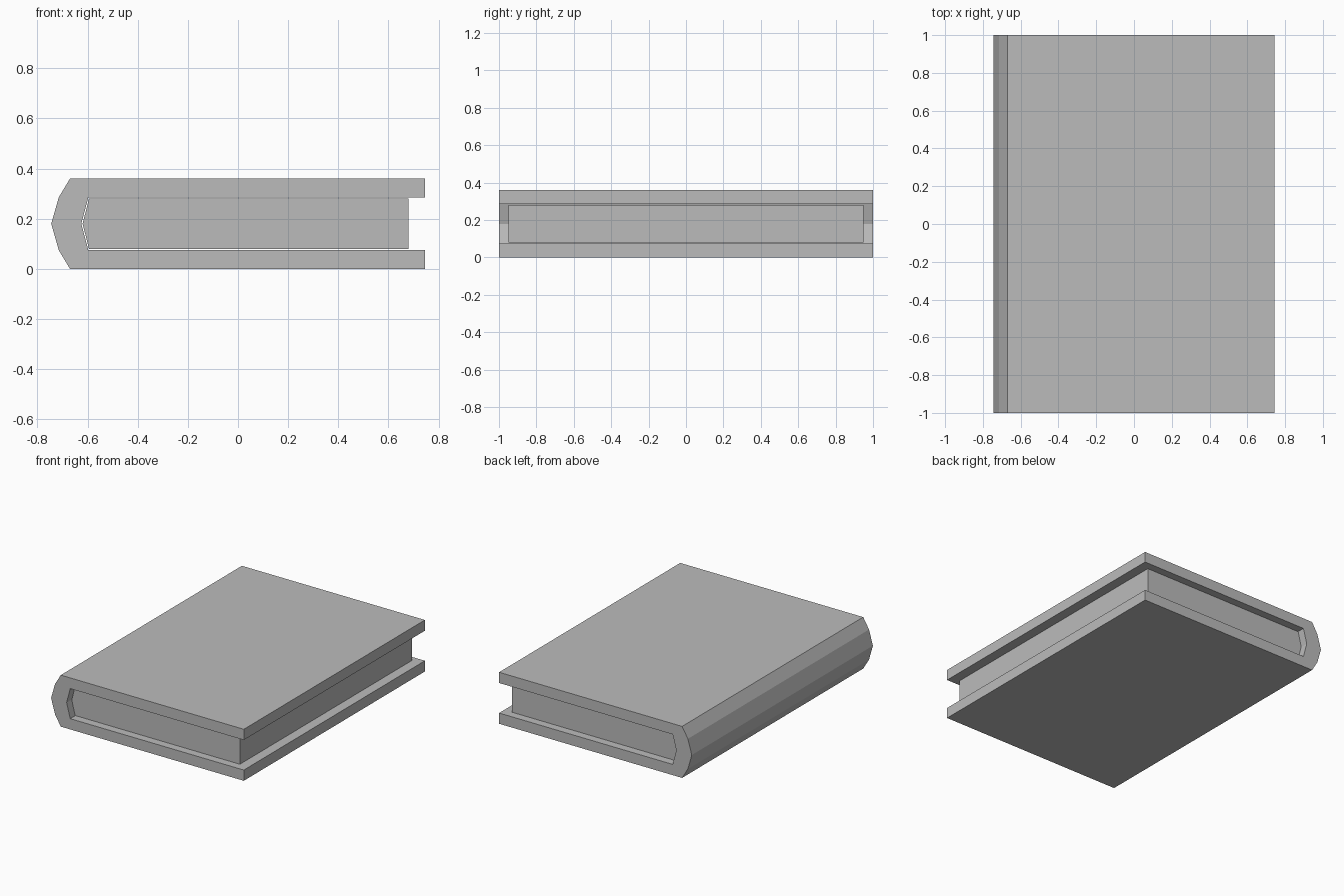
import bpy
import bmesh

cube = bpy.data.objects.get("Cube")
if cube:
    bpy.data.objects.remove(cube, do_unlink=True)

MID = 0.18  # height of the horizontal symmetry plane

grey = bpy.data.materials.new("plain_grey")
grey.use_nodes = True
grey.diffuse_color = (0.5, 0.5, 0.5, 1)
grey.node_tree.nodes["Principled BSDF"].inputs["Base Color"].default_value = (0.5, 0.5, 0.5, 1)


def mirrored(upper, tip):
    """Close a half profile of (x, height above middle) around its tip point."""
    lower = [(x, -h) for x, h in reversed(upper)]
    return upper + [(tip, 0)] + lower


def extrude_profile(name, profile, half_length):
    """Extrude an x-z outline along y, centred on y = 0."""
    bm = bmesh.new()
    face = bm.faces.new([bm.verts.new((x, -half_length, MID + h)) for x, h in profile])
    result = bmesh.ops.extrude_face_region(bm, geom=[face])
    moved = [v for v in result["geom"] if isinstance(v, bmesh.types.BMVert)]
    bmesh.ops.translate(bm, verts=moved, vec=(0, 2 * half_length, 0))
    bmesh.ops.recalc_face_normals(bm, faces=bm.faces)
    mesh = bpy.data.meshes.new(name)
    bm.to_mesh(mesh)
    bm.free()
    mesh.materials.append(grey)
    obj = bpy.data.objects.new(name, mesh)
    bpy.context.collection.objects.link(obj)
    return obj


# Cover: one wrap with a faceted spine and a chevron-shaped inner hollow
outside = mirrored([(0.745, 0.18), (-0.67, 0.18), (-0.715, 0.105)], -0.745)
inside = mirrored([(0.745, 0.105), (-0.597, 0.105)], -0.625)
extrude_profile("book_cover", outside + inside[::-1], 1.0)

# Page block: set back from the cover on three sides
pages = mirrored([(0.68, 0.101), (-0.594, 0.101)], -0.62)
extrude_profile("page_block", pages, 0.95)
